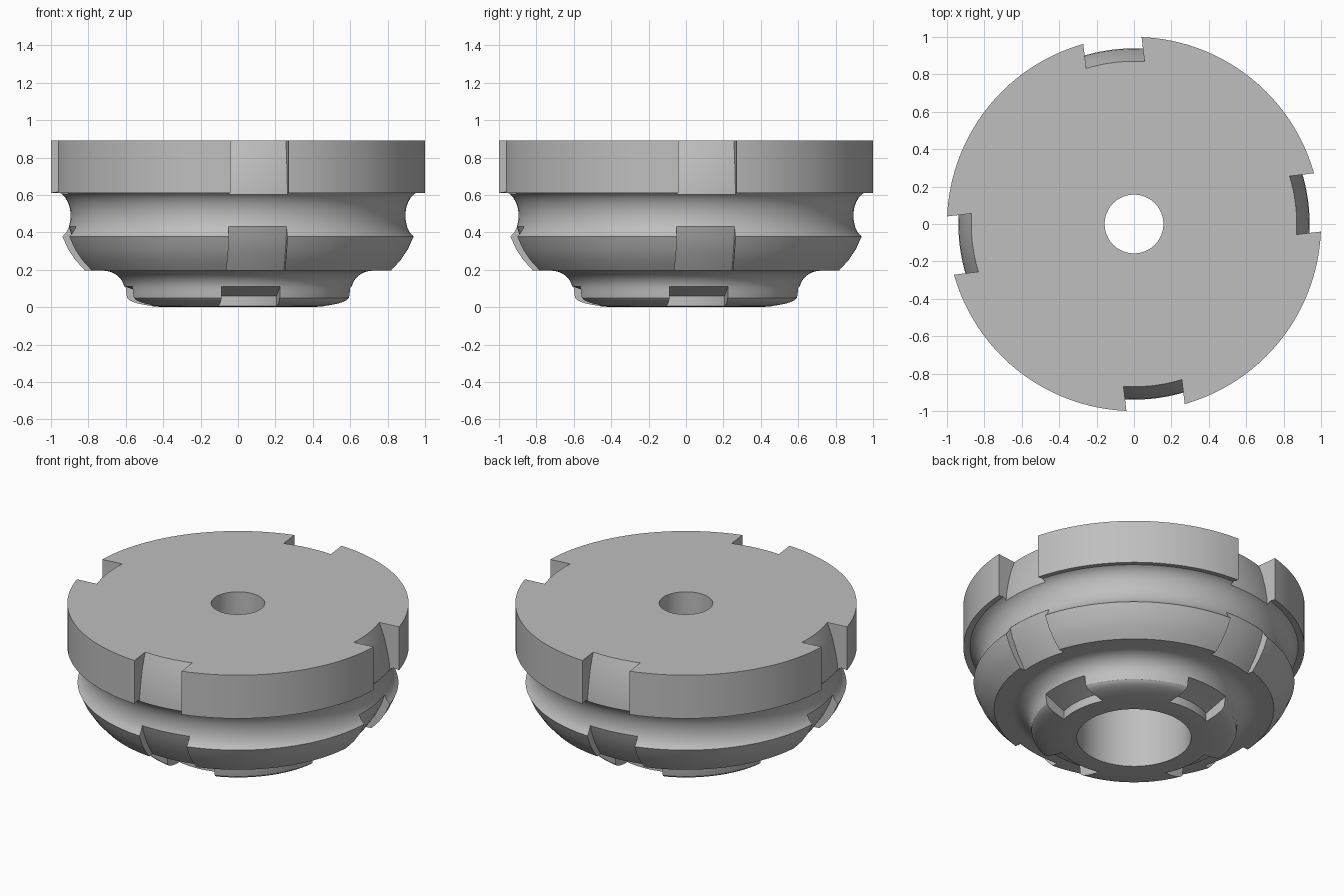
import bpy, bmesh, math
from mathutils import Vector

if "Cube" in bpy.data.objects:
    bpy.data.objects.remove(bpy.data.objects["Cube"], do_unlink=True)

grey = bpy.data.materials.new("machined_grey")
grey.use_nodes = True
colour = (0.52, 0.52, 0.52, 1)
grey.diffuse_color = colour
grey.node_tree.nodes["Principled BSDF"].inputs["Base Color"].default_value = colour

SEGMENTS = 128
HALF_WIDTH = 0.157          # half width of every notch
TILT = math.radians(6.7)    # notches sit slightly off the main axes


def make_object(name, bm):
    bmesh.ops.recalc_face_normals(bm, faces=bm.faces)
    mesh = bpy.data.meshes.new(name)
    bm.to_mesh(mesh)
    bm.free()
    mesh.materials.append(grey)
    obj = bpy.data.objects.new(name, mesh)
    bpy.context.collection.objects.link(obj)
    return obj


def arc(cr, cz, rr, rz, start, end, steps):
    """Points on an elliptical arc in the (radius, height) plane."""
    angles = [math.radians(start + (end - start) * i / steps) for i in range(steps + 1)]
    return [(cr + rr * math.cos(a), cz + rz * math.sin(a)) for a in angles]


def lathe(name, profile):
    """Closed (radius, height) loop spun round z."""
    bm = bmesh.new()
    rings = []
    for i in range(SEGMENTS):
        a = 2 * math.pi * i / SEGMENTS
        rings.append([bm.verts.new((r * math.cos(a), r * math.sin(a), z)) for r, z in profile])
    n = len(profile)
    for i in range(SEGMENTS):
        a, b = rings[i], rings[(i + 1) % SEGMENTS]
        for j in range(n):
            k = (j + 1) % n
            bm.faces.new((a[j], b[j], b[k], a[k]))
    return make_object(name, bm)


def notch_cutter(name, floor):
    """Four parallel-sided blocks whose inner face follows a turned floor profile."""
    bm = bmesh.new()
    section = floor + [(1.2, floor[-1][1]), (1.2, floor[0][1])]
    steps = 8
    for quarter in range(4):
        a = quarter * math.pi / 2 + TILT
        out = Vector((math.cos(a), math.sin(a), 0))
        side = Vector((-math.sin(a), math.cos(a), 0))
        rows = []
        for i in range(steps + 1):
            t = HALF_WIDTH * (2 * i / steps - 1)
            rows.append([bm.verts.new(out * math.sqrt(r * r - t * t) + side * t + Vector((0, 0, z)))
                         for r, z in section])
        n = len(section)
        for a_row, b_row in zip(rows, rows[1:]):
            for j in range(n):
                k = (j + 1) % n
                bm.faces.new((a_row[j], b_row[j], b_row[k], a_row[k]))
        bm.faces.new(rows[0])
        bm.faces.new(rows[-1])
    obj = make_object(name, bm)
    obj.hide_render = True
    return obj


# Turned body: bore, flange, groove, ridge, neck and domed underside
profile = [(0.157, 0.89), (1.0, 0.89), (1.0, 0.61)]
profile += arc(0.985, 0.49, 0.09, 0.13, 105, 240, 14)
profile += [(0.91, 0.31), (0.87, 0.25), (0.82, 0.195)]
profile += arc(0.72, 0.085, 0.115, 0.11, 90, 180, 10)
profile += [(0.60, 0.05)]
profile += arc(0.36, 0.055, 0.24, 0.055, -15, -90, 10)
profile += [(0.335, 0.0), (0.335, 0.6), (0.157, 0.6)]
body = lathe("hub_body", profile)

# Notches in the flange, the ridge and the foot
cutters = [
    notch_cutter("flange_notch_cutter",
                 [(0.86, 0.93), (0.87, 0.89), (0.90, 0.81), (0.92, 0.73), (0.935, 0.65), (0.94, 0.59)]),
    notch_cutter("ridge_notch_cutter", [(0.905, 0.43), (0.885, 0.37), (0.84, 0.28), (0.765, 0.17)]),
    notch_cutter("foot_notch_cutter", [(0.62, 0.113), (0.605, 0.11), (0.46, 0.06), (0.46, -0.05)]),
]
for cutter in cutters:
    cut = body.modifiers.new(cutter.name, "BOOLEAN")
    cut.operation = "DIFFERENCE"
    cut.solver = "EXACT"
    cut.object = cutter

# Bake the cuts, then drop the cutters
depsgraph = bpy.context.evaluated_depsgraph_get()
baked = bpy.data.meshes.new_from_object(body.evaluated_get(depsgraph))
body.modifiers.clear()
body.data = baked
for cutter in cutters:
    bpy.data.objects.remove(cutter, do_unlink=True)

bpy.context.view_layer.objects.active = body
body.select_set(True)
bpy.ops.object.shade_smooth_by_angle(angle=math.radians(25))
